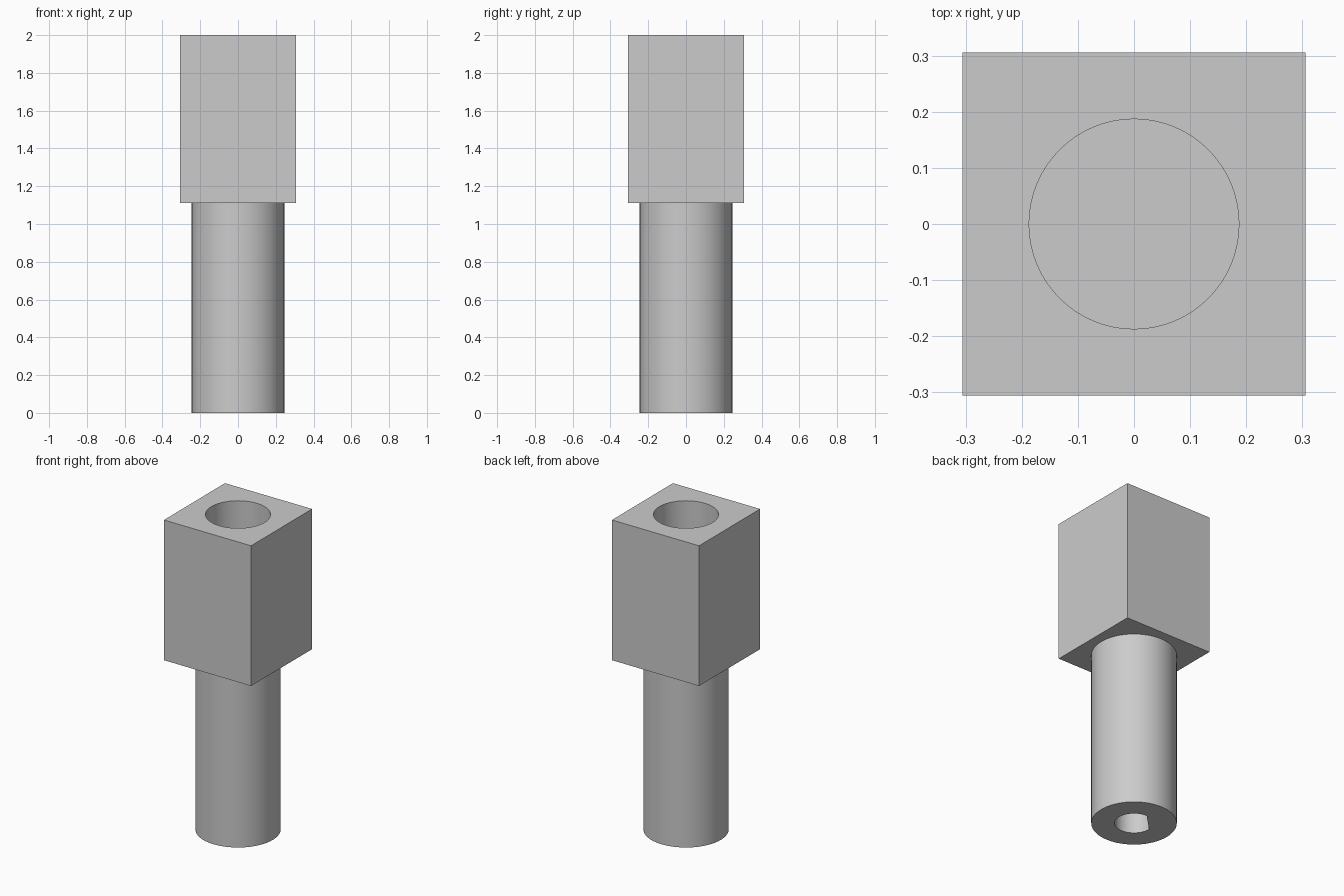
import bpy
import bmesh
from math import cos, sin, pi, radians, acos
from mathutils import Matrix

cube = bpy.data.objects.get("Cube")
if cube:
    bpy.data.objects.remove(cube, do_unlink=True)

grey = bpy.data.materials.new("plain_grey")
grey.use_nodes = True
colour = (0.6, 0.6, 0.6, 1)
grey.diffuse_color = colour
grey.node_tree.nodes["Principled BSDF"].inputs["Base Color"].default_value = colour


def prism(name, outline, z0, z1):
    """Extrude a flat outline from z0 up to z1."""
    bm = bmesh.new()
    face = bm.faces.new([bm.verts.new((x, y, z0)) for x, y in outline])
    grown = bmesh.ops.extrude_face_region(bm, geom=[face])["geom"]
    top = [v for v in grown if isinstance(v, bmesh.types.BMVert)]
    bmesh.ops.translate(bm, verts=top, vec=(0, 0, z1 - z0))
    bmesh.ops.recalc_face_normals(bm, faces=bm.faces)
    mesh = bpy.data.meshes.new(name)
    bm.to_mesh(mesh)
    bm.free()
    mesh.materials.append(grey)
    obj = bpy.data.objects.new(name, mesh)
    bpy.context.collection.objects.link(obj)
    return obj


def arc(radius, start=0, sweep=2 * pi, steps=64, closed=True):
    """Points along an arc; a closed one leaves out the repeated end."""
    count = steps if closed else steps + 1
    return [(radius * cos(start + sweep * i / steps),
             radius * sin(start + sweep * i / steps)) for i in range(count)]


def combine(obj, other, operation):
    """Apply a boolean and discard the helper object."""
    other.hide_render = True
    mod = obj.modifiers.new("combine", "BOOLEAN")
    mod.operation = operation
    mod.solver = "EXACT"
    mod.object = other
    bpy.context.view_layer.objects.active = obj
    bpy.ops.object.modifier_apply(modifier=mod.name)
    bpy.data.objects.remove(other, do_unlink=True)


SHOULDER, TOP = 1.11, 2.0
HALF, TUBE, BORE, SHAFT, FLAT = 0.306, 0.245, 0.187, 0.111, 0.08

# Square head joined to the round stem
square = [(-HALF, -HALF), (HALF, -HALF), (HALF, HALF), (-HALF, HALF)]
adapter = prism("socket_adapter", square, SHOULDER, TOP)
combine(adapter, prism("stem", arc(TUBE), 0, SHOULDER + 0.05), "UNION")

# Blind round socket in the top
combine(adapter, prism("top_socket", arc(BORE), 1.26, TOP + 0.1), "DIFFERENCE")

# Blind D-shaped shaft hole in the bottom, flat side on the diagonal
half_gap = acos(FLAT / SHAFT)
d_shape = arc(SHAFT, radians(135) + half_gap, 2 * (pi - half_gap), 48, False)
combine(adapter, prism("shaft_hole", d_shape, -0.1, 0.6), "DIFFERENCE")

# Smooth round walls, sharp rims and corners
bpy.ops.object.select_all(action="DESELECT")
adapter.select_set(True)
bpy.context.view_layer.objects.active = adapter
bpy.ops.object.shade_smooth_by_angle(angle=radians(30))
